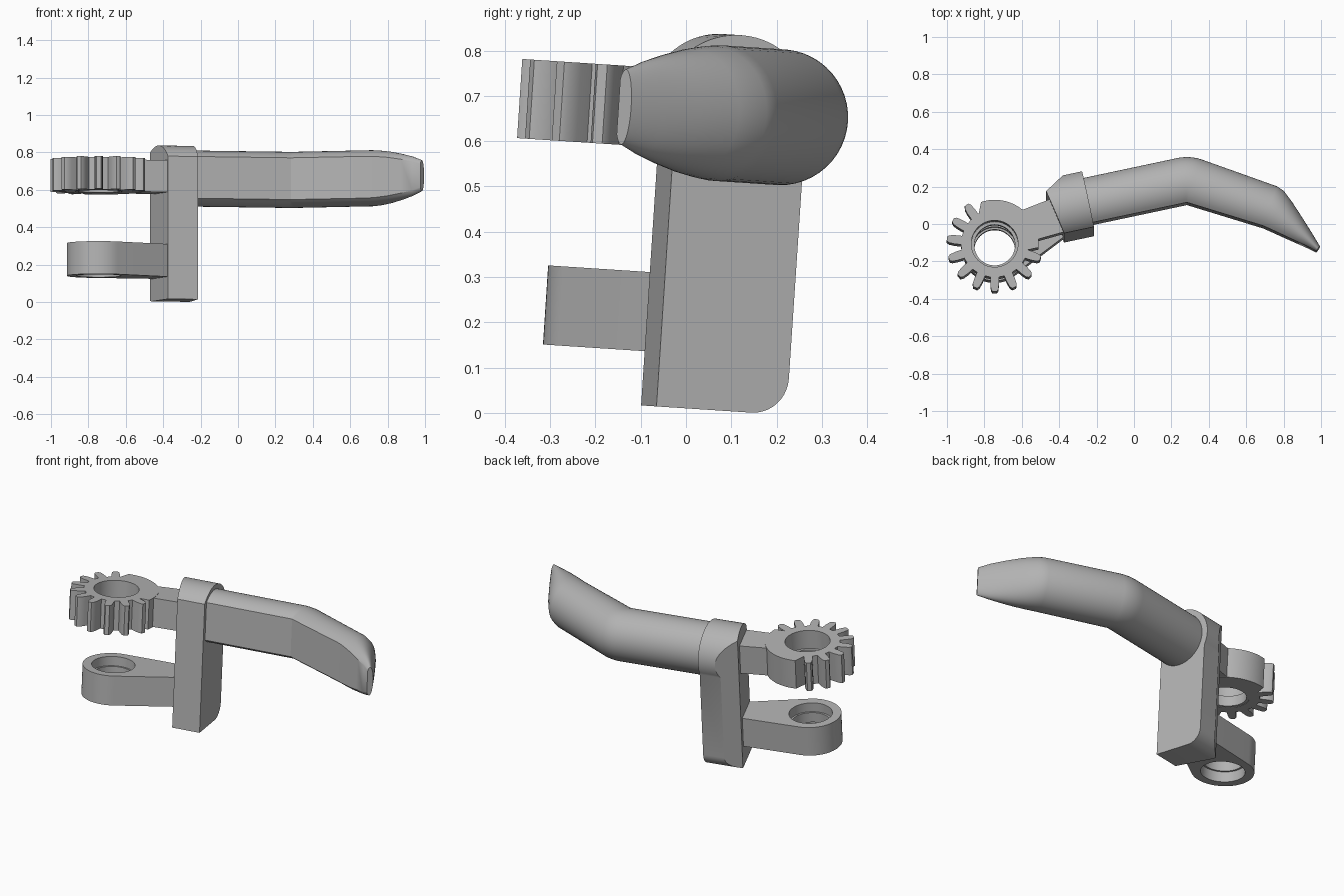
import bpy, bmesh
from math import sin, cos, pi, radians
from mathutils import Matrix, Vector

cube = bpy.data.objects.get("Cube")
if cube:
    bpy.data.objects.remove(cube)

grey = bpy.data.materials.new("mid_grey")
grey.use_nodes = True
grey.diffuse_color = (0.45, 0.45, 0.45, 1)
grey.node_tree.nodes["Principled BSDF"].inputs["Base Color"].default_value = (0.45, 0.45, 0.45, 1)

TILT = Matrix.Rotation(radians(-3.75), 4, 'X')   # the whole part leans back
YAW = radians(12)                                # direction of the first finger segment
PIVOT = Vector((-0.745, -0.155))


def finish(name, bm):
    bmesh.ops.recalc_face_normals(bm, faces=bm.faces)
    bmesh.ops.transform(bm, matrix=TILT, verts=bm.verts)
    mesh = bpy.data.meshes.new(name)
    bm.to_mesh(mesh)
    bm.free()
    mesh.materials.append(grey)
    mesh.shade_smooth()
    mesh.set_sharp_from_angle(angle=radians(28))
    obj = bpy.data.objects.new(name, mesh)
    bpy.context.scene.collection.objects.link(obj)
    return obj


def arc(center, r, start, end, n):
    """Points on an arc, angles in degrees."""
    return [(center[0] + r * cos(radians(start + (end - start) * i / n)),
             center[1] + r * sin(radians(start + (end - start) * i / n)))
            for i in range(n + 1)]


def prism(name, outline, z0, z1, hole=0):
    """Upright prism over an outline, with an optional round hole at the pivot."""
    bm = bmesh.new()
    loops = [outline]
    if hole:
        loops.append(arc(PIVOT, hole, 0, 360, 48)[:-1])
    edges = []
    for loop in loops:
        vs = [bm.verts.new((x, y, z0)) for x, y in loop]
        edges += [bm.edges.new((v, vs[i - 1])) for i, v in enumerate(vs)]
    bmesh.ops.triangle_fill(bm, edges=edges, use_beauty=True, use_dissolve=False)
    ext = bmesh.ops.extrude_face_region(bm, geom=bm.faces[:], use_keep_orig=True)
    top = [v for v in ext["geom"] if isinstance(v, bmesh.types.BMVert)]
    bmesh.ops.translate(bm, verts=top, vec=(0, 0, z1 - z0))
    return finish(name, bm)


# Gear: smooth rim on the inner side, ten teeth round the outside
def polar(r, deg):
    return arc(PIVOT, r, deg, deg, 1)[0]


ROOT, TIP = 0.18, 0.257
gear = arc(PIVOT, 0.235, -5, 108, 28)
for k in range(10):
    a = 126 + 24 * k
    for r, off in ((ROOT, -7.5), (0.215, -6.2), (0.245, -4.6), (TIP, -2.5),
                   (TIP, 2.5), (0.245, 4.6), (0.215, 6.2), (ROOT, 7.5)):
        gear.append(polar(r, a + off))
prism("gear", gear, 0.581, 0.756, 0.125)
prism("gear_neck", [(-0.60, 0.025), (-0.60, -0.155), (-0.35, -0.085), (-0.42, 0.095)],
      0.583, 0.754)

# Lower hinge link: teardrop running into the bracket
link = arc(PIVOT, 0.17, 103, 307, 40) + [(-0.35, -0.07), (-0.42, 0.097)]
prism("hinge_link", link, 0.13, 0.305, 0.12)

# Ledges inside both pivot holes
for name, z in (("gear_hole_ledge", 0.583), ("link_hole_ledge", 0.19)):
    prism(name, arc(PIVOT, 0.127, 0, 360, 48)[:-1], z, z + 0.06, 0.109)

# Bracket: side profile with a round head, extruded across its width
HEAD_V, HEAD_Z = 0.136, 0.665
profile = [(0, 0.01)]
profile += arc((0.214, 0.09), 0.08, -90, 0, 10)
profile += arc((HEAD_V, HEAD_Z), 0.175, -25, 141, 32)
bm = bmesh.new()
face = bm.faces.new([bm.verts.new((-0.06, v, z)) for v, z in profile])
ext = bmesh.ops.extrude_face_region(bm, geom=[face], use_keep_orig=True)
bmesh.ops.translate(bm, vec=(0.224, 0, 0),
                    verts=[v for v in ext["geom"] if isinstance(v, bmesh.types.BMVert)])
# flared outer side and chamfered rear corner
for co, no in (((0, 0, 0), (-0.98, -0.195, 0)), ((-0.047, 0.238, 0), (-0.55, 0.835, 0))):
    cut = bmesh.ops.bisect_plane(bm, geom=bm.verts[:] + bm.edges[:] + bm.faces[:],
                                 plane_co=co, plane_no=no, clear_outer=True)
    bmesh.ops.holes_fill(bm, edges=[e for e in bm.edges if e.is_boundary])
bmesh.ops.transform(bm, verts=bm.verts, matrix=Matrix.Translation((-0.374, -0.1, 0))
                    @ Matrix.Rotation(YAW, 4, 'Z'))
finish("bracket", bm)

# Finger: D-shaped sections (front point, back point, half height) lofted along it
bend = Vector((0.283, 0.065))


def back(front, deg):
    return front + 0.25 * Vector((-sin(radians(deg)), cos(radians(deg))))


start = bend - 0.60 * Vector((cos(YAW), sin(YAW)))
sections = [(start, back(start, 12), 0.15)]
sections += [(bend, back(bend, 12 - 29 * i / 6), 0.15) for i in range(7)]
sections += [(Vector(f), Vector(b), h) for f, b, h in (
    ((0.69, -0.06), (0.765, 0.158), 0.15),
    ((0.735, -0.08), (0.80, 0.135), 0.147),
    ((0.80, -0.11), (0.845, 0.075), 0.138),
    ((0.87, -0.142), (0.90, -0.01), 0.122),
    ((0.93, -0.17), (0.95, -0.09), 0.104),
    ((0.975, -0.193), (0.995, -0.165), 0.083))]

bm = bmesh.new()
N = 36
rings = []
for f, b, h in sections:
    ring = []
    for i in range(N + 1):
        t = radians(-131.8 + 263.6 * i / N)
        p = f + (b - f) * ((cos(t) + 0.6667) / 1.6667)
        ring.append(bm.verts.new((p.x, p.y, HEAD_Z + h * sin(t))))
    rings.append(ring)
for r0, r1 in zip(rings, rings[1:]):
    for i in range(N + 1):
        j = (i + 1) % (N + 1)
        bm.faces.new((r0[i], r0[j], r1[j], r1[i]))
bm.faces.new(rings[0])
bm.faces.new(rings[-1])
bmesh.ops.remove_doubles(bm, verts=bm.verts, dist=0.0005)
finish("finger", bm)
